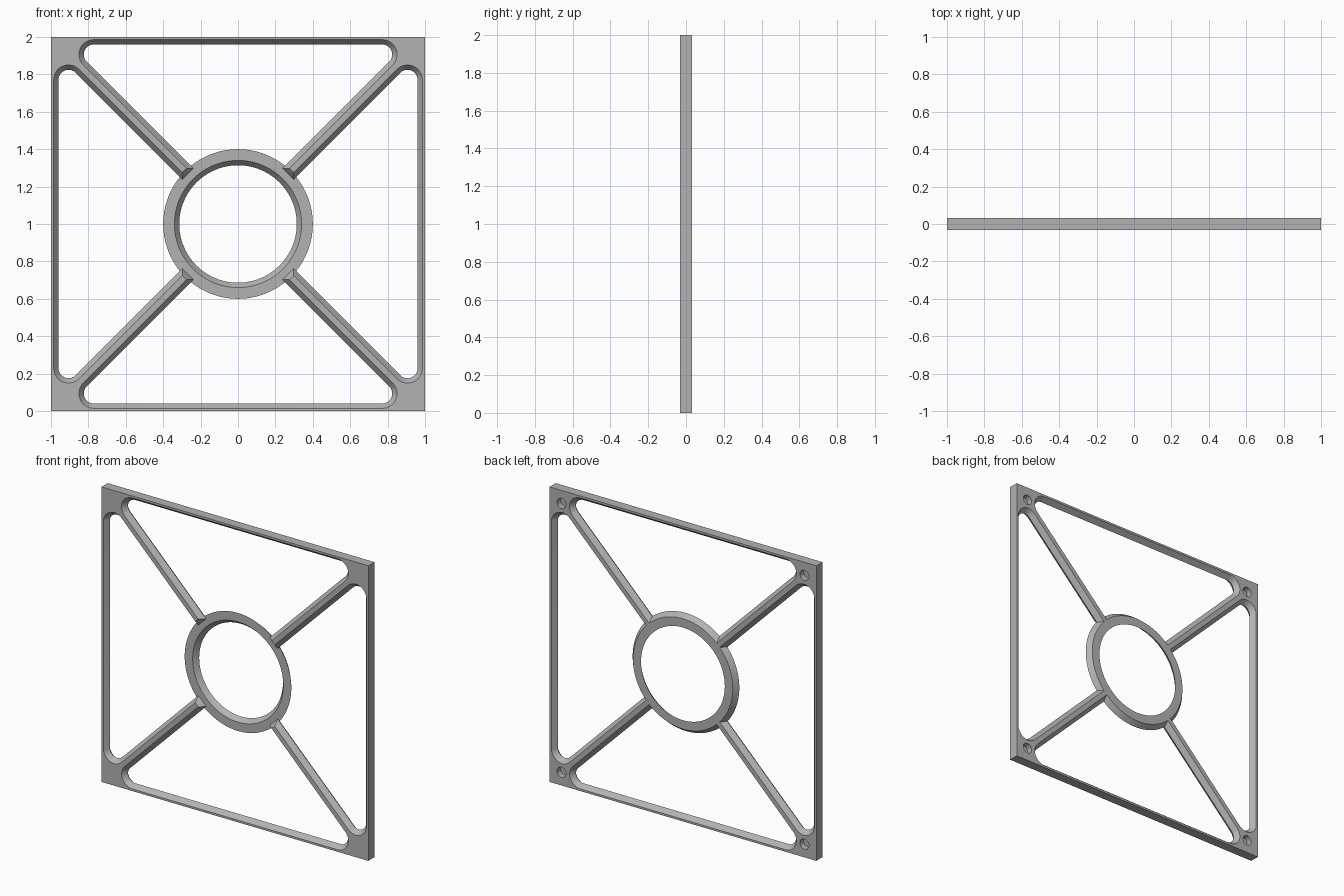
import bpy, bmesh
from math import sin, cos, pi, radians
from mathutils import Matrix, Vector

if "Cube" in bpy.data.objects:
    bpy.data.objects.remove(bpy.data.objects["Cube"])

H = 0.033         # half thickness of the plate
BEVEL = 0.026     # slope of every edge from mid-plane to face
EDGE = 0.96       # outer limit of the openings at mid-plane
GAP = 0.059       # opening offset from the diagonals
ROUND = 0.054     # corner radius of the openings at mid-plane
CENTRE = Matrix.Translation((0, 0, 1))

grey = bpy.data.materials.new("grey plastic")
grey.use_nodes = True
grey.diffuse_color = (0.45, 0.45, 0.45, 1)
grey.node_tree.nodes["Principled BSDF"].inputs["Base Color"].default_value = (0.45, 0.45, 0.45, 1)


def finish(name, bm, matrix=CENTRE):
    bmesh.ops.recalc_face_normals(bm, faces=bm.faces)
    mesh = bpy.data.meshes.new(name)
    bm.to_mesh(mesh)
    bm.free()
    mesh.transform(matrix)
    mesh.materials.append(grey)
    obj = bpy.data.objects.new(name, mesh)
    bpy.context.collection.objects.link(obj)
    return obj


def loft(name, loops, matrix=CENTRE):
    """Closed solid through matching outlines given as (y, [(x, z), ...])."""
    bm = bmesh.new()
    rings = [[bm.verts.new((x, y, z)) for x, z in pts] for y, pts in loops]
    n = len(rings[0])
    for a, b in zip(rings, rings[1:]):
        for i in range(n):
            j = (i + 1) % n
            bm.faces.new((a[i], a[j], b[j], b[i]))
    bm.faces.new(rings[0])
    bm.faces.new(rings[-1])
    return finish(name, bm, matrix)


def opening(grow):
    """Triangle towards the centre with two rounded outer corners."""
    r = ROUND + grow
    cx = EDGE - GAP - ROUND * (1 + 2 ** 0.5)
    cz = EDGE - ROUND
    arc = [radians(-45 + 135 * i / 10) for i in range(11)]
    right = [(cx + r * cos(a), cz + r * sin(a)) for a in arc]
    left = [(-x, z) for x, z in reversed(right)]
    return right + left + [(0, GAP - grow * 2 ** 0.5)]


def diamond(apothem):
    d = apothem * 2 ** 0.5
    return [(d, 0), (0, d), (-d, 0), (0, -d)]


# Square plate
bm = bmesh.new()
bmesh.ops.create_cube(bm, size=1, matrix=Matrix.Diagonal((2, 2 * H, 2, 1)))
frame = finish("frame_with_spokes", bm)

# Four side openings, narrowest at mid-plane
over = 1.2
cutters = []
for k in range(4):
    turn = CENTRE @ Matrix.Rotation(k * pi / 2, 4, 'Y')
    cutters.append(loft("opening_cutter",
                        [(-H * over, opening(BEVEL * over)), (0, opening(0)),
                         (H * over, opening(BEVEL * over))], turn))

# Central opening, leaving sloped spoke ends
cutters.append(loft("centre_cutter",
                    [(-H * over, diamond(0.379 + BEVEL * over)),
                     (0, diamond(0.379)), (H * over, diamond(0.366))]))

# Blind screw holes in the back of the corners
for sx in (-1, 1):
    for sz in (-1, 1):
        bm = bmesh.new()
        spot = Matrix.Translation((sx * 0.911, H, sz * 0.911)) @ Matrix.Rotation(pi / 2, 4, 'X')
        bmesh.ops.create_cone(bm, cap_ends=True, segments=32, radius1=0.034,
                              radius2=0.034, depth=0.08, matrix=spot)
        cutters.append(finish("screw_hole_cutter", bm))

for c in cutters:
    mod = frame.modifiers.new("cut", 'BOOLEAN')
    mod.operation = 'DIFFERENCE'
    mod.solver = 'EXACT'
    mod.object = c

# Bake the cuts and remove the cutters
bpy.context.view_layer.update()
result = bpy.data.meshes.new_from_object(frame.evaluated_get(bpy.context.evaluated_depsgraph_get()))
frame.modifiers.clear()
frame.data = result
for c in cutters:
    bpy.data.objects.remove(c)

# Hub ring in the rear half, with slanted inner and outer walls
bm = bmesh.new()
section = [(0.34, 0), (0.40, 0), (0.374, H), (0.314, H)]
SEG = 96
hoops = [[bm.verts.new((r * cos(2 * pi * i / SEG), y, r * sin(2 * pi * i / SEG)))
          for i in range(SEG)] for r, y in section]
for k in range(4):
    a, b = hoops[k], hoops[(k + 1) % 4]
    for i in range(SEG):
        j = (i + 1) % SEG
        bm.faces.new((a[i], a[j], b[j], b[i]))
hub = finish("hub_ring", bm)

# Smooth curves, sharp edges
for obj in (frame, hub):
    bpy.ops.object.select_all(action='DESELECT')
    obj.select_set(True)
    bpy.context.view_layer.objects.active = obj
    bpy.ops.object.shade_smooth_by_angle(angle=radians(25))
